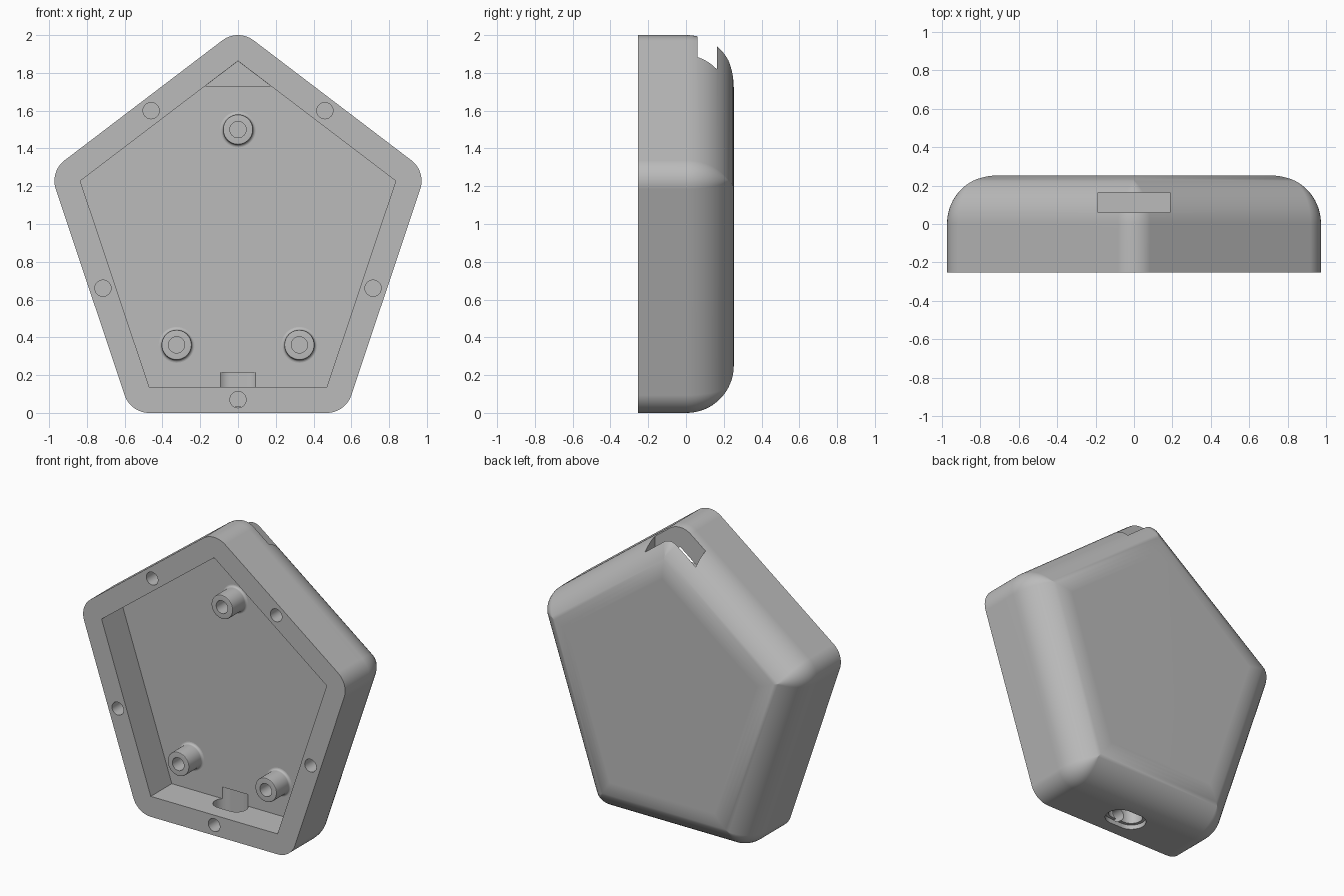
import bpy, bmesh, math
from mathutils import Vector

if "Cube" in bpy.data.objects:
    bpy.data.objects.remove(bpy.data.objects["Cube"])

FRONT, BACK, FLOOR = -0.253, 0.253, -0.03
# inner pentagon (x, z), counter-clockwise; the shell is its rounded offset
PENT = [Vector(p) for p in [(0, 1.863), (-0.835, 1.228), (-0.47, 0.137), (0.47, 0.137), (0.835, 1.228)]]
WALL, FILLET = 0.137, 0.25

grey = bpy.data.materials.new("grey plastic")
grey.diffuse_color = (0.5, 0.5, 0.5, 1)
grey.use_nodes = True
grey.node_tree.nodes["Principled BSDF"].inputs["Base Color"].default_value = grey.diffuse_color


def finish(name, bm):
    bmesh.ops.remove_doubles(bm, verts=bm.verts, dist=1e-5)
    bmesh.ops.recalc_face_normals(bm, faces=bm.faces)
    me = bpy.data.meshes.new(name)
    bm.to_mesh(me)
    bm.free()
    me.materials.append(grey)
    ob = bpy.data.objects.new(name, me)
    bpy.context.collection.objects.link(ob)
    return ob


def loft(name, rings, caps=True):
    bm = bmesh.new()
    vs = [[bm.verts.new(p) for p in r] for r in rings]
    n = len(vs[0])
    for a, b in zip(vs, vs[1:]):
        for i in range(n):
            bm.faces.new((a[i], a[(i + 1) % n], b[(i + 1) % n], b[i]))
    if caps:
        bm.faces.new(vs[0])
        bm.faces.new(vs[-1])
    return finish(name, bm)


def prism_y(name, pts, lo, hi):
    return loft(name, [[(x, y, z) for x, z in pts] for y in (lo, hi)])


def prism_z(name, pts, lo, hi):
    return loft(name, [[(x, y, z) for x, y in pts] for z in (lo, hi)])


def circle(cx, cz, r, n=32):
    return [(cx + r * math.cos(math.tau * i / n), cz + r * math.sin(math.tau * i / n)) for i in range(n)]


def obround(cy, half, r, n=16):
    pts = []
    for s, start in ((1, -math.pi / 2), (-1, math.pi / 2)):
        for i in range(n + 1):
            a = start + math.pi * i / n
            pts.append((s * half + r * math.cos(a), cy + r * math.sin(a)))
    return pts


def offset_ring(d, y, k=12):
    """Pentagon offset by d: round corners outwards, mitred inwards."""
    out = []
    for i, p in enumerate(PENT):
        e0 = (p - PENT[i - 1]).normalized()
        e1 = (PENT[(i + 1) % 5] - p).normalized()
        n0, n1 = Vector((e0.y, -e0.x)), Vector((e1.y, -e1.x))
        a0 = math.atan2(n0.y, n0.x)
        turn = math.acos(max(-1, min(1, n0.dot(n1))))
        mitre = p + (n0 + n1) * d / (1 + n0.dot(n1))
        for j in range(k + 1):
            a = a0 + turn * j / k
            q = p + Vector((math.cos(a), math.sin(a))) * d if d > 0 else mitre
            out.append((q.x, y, q.y))
    return out


# shell with a rounded back
rings = [offset_ring(WALL, FRONT)]
for i in range(17):
    t = math.pi / 2 * i / 16
    rings.append(offset_ring(WALL - FILLET * (1 - math.cos(t)), BACK - FILLET + FILLET * math.sin(t)))
shell = loft("shell", rings)

# cavity, cord pocket in the apex, cord slot, port opening with recess
slope = (PENT[0].y - PENT[1].y) / 0.835
apex, base = PENT[0].y - 0.001, 1.731
half = (apex - base) / slope
cutters = [
    prism_y("cavity_cutter", [tuple(p) for p in PENT], -0.4, FLOOR),
    prism_y("pocket_cutter", [(0, apex), (-half, base), (half, base)], -0.1, 0.164),
    prism_z("slot_cutter", [(-0.188, 0.06), (0.188, 0.06), (0.188, 0.165), (-0.188, 0.165)], 1.73, 2.2),
    prism_z("port_cutter", obround(-0.08, 0.045, 0.07), -0.1, 0.215),
    prism_z("port_recess_cutter", obround(-0.08, 0.045, 0.09), -0.1, 0.03),
]
# screw holes around the rim
for x, z in [(0, 0.07), (0.715, 0.66), (-0.715, 0.66), (0.46, 1.6), (-0.46, 1.6)]:
    cutters.append(prism_y("screw_cutter", circle(x, z, 0.043), -0.4, -0.1))

bpy.context.view_layer.objects.active = shell
for c in cutters:
    m = shell.modifiers.new("cut", "BOOLEAN")
    m.operation, m.solver, m.object = "DIFFERENCE", "EXACT", c
    bpy.ops.object.modifier_apply(modifier=m.name)
    bpy.data.objects.remove(c)

# hollow mounting posts with a fillet at the base
parts = [shell]
for n, (x, z) in enumerate([(0, 1.5), (-0.325, 0.36), (0.325, 0.36)]):
    prof = [(0.043, FLOOR), (0.043, -0.17), (0.073, -0.17), (0.078, -0.168), (0.08, -0.163)]
    for i in range(6):
        a = math.pi / 2 * i / 5
        prof.append((0.095 - 0.015 * math.cos(a), FLOOR - 0.015 + 0.015 * math.sin(a)))
    parts.append(loft(f"post_{n + 1}", [[(px, y, pz) for px, pz in circle(x, z, r, 40)] for r, y in prof], False))
    me = parts[-1].data
    # make the open tube face outwards
    f = min(me.polygons, key=lambda p: p.center.y)
    if f.normal.y > 0:
        me.flip_normals()

# smooth shading with crisp edges
for ob in parts:
    bpy.ops.object.select_all(action="DESELECT")
    ob.select_set(True)
    bpy.context.view_layer.objects.active = ob
    bpy.ops.object.shade_smooth_by_angle(angle=math.radians(30))
    ob.modifiers.new("even_normals", "WEIGHTED_NORMAL").keep_sharp = True
